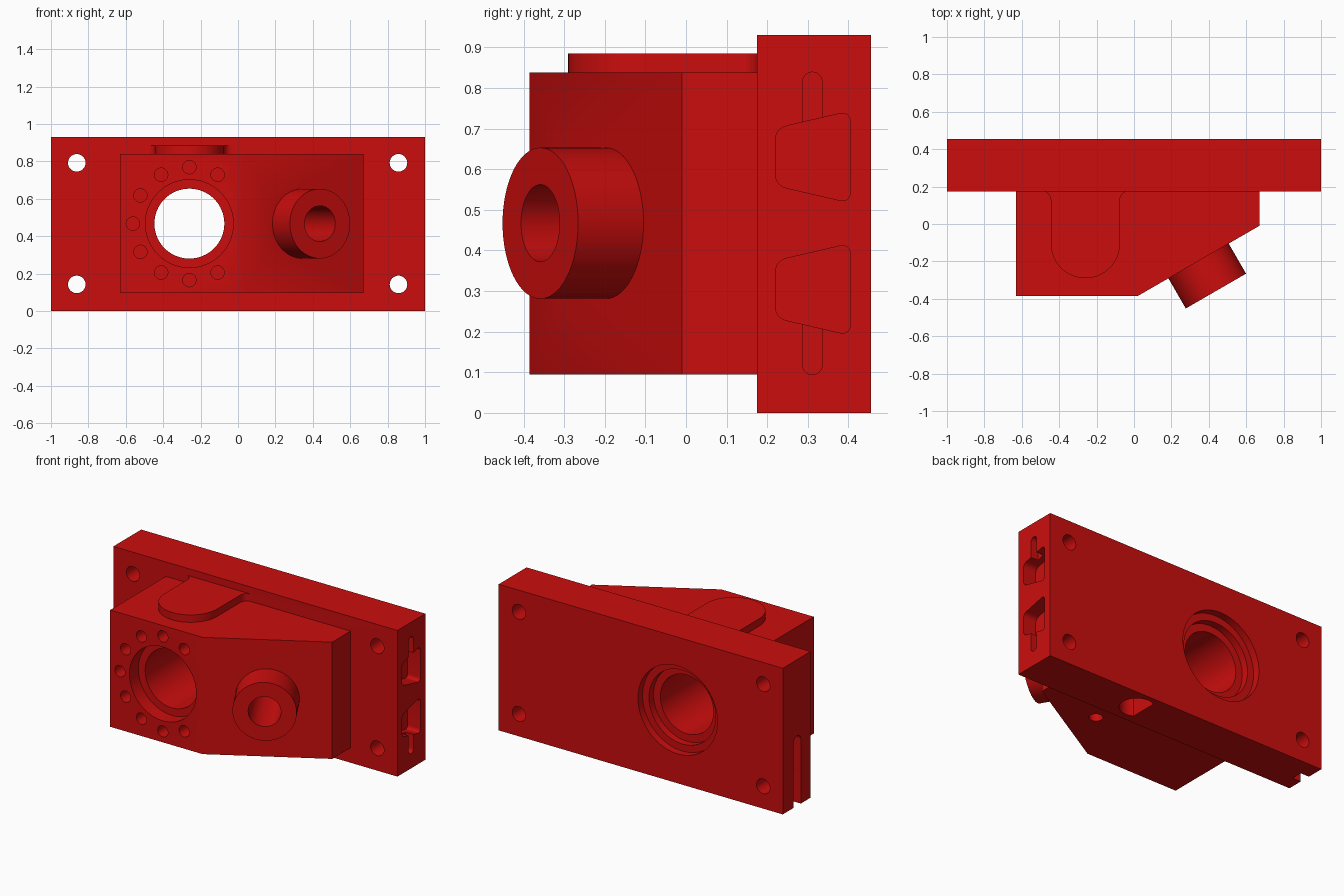
import bpy, bmesh, math
from mathutils import Vector

cube = bpy.data.objects.get("Cube")
if cube:
    bpy.data.objects.remove(cube, do_unlink=True)

red = bpy.data.materials.new("red paint")
red.use_nodes = True
RED = (0.6, 0.004, 0.004, 1)
red.diffuse_color = RED
red.node_tree.nodes["Principled BSDF"].inputs["Base Color"].default_value = RED

X, Y, Z = Vector((1, 0, 0)), Vector((0, 1, 0)), Vector((0, 0, 1))
O = Vector((0, 0, 0))


def prism(name, pts, u, v, w, d0, d1, origin=O):
    """Extrude the outline (in u, v) along w from d0 to d1."""
    bm = bmesh.new()
    ends = [[bm.verts.new(origin + u * a + v * b + w * d) for a, b in pts] for d in (d0, d1)]
    bm.faces.new(ends[0])
    bm.faces.new(ends[1])
    n = len(pts)
    for i in range(n):
        j = (i + 1) % n
        bm.faces.new((ends[0][i], ends[0][j], ends[1][j], ends[1][i]))
    bmesh.ops.recalc_face_normals(bm, faces=bm.faces)
    mesh = bpy.data.meshes.new(name)
    bm.to_mesh(mesh)
    bm.free()
    mesh.materials.append(red)
    ob = bpy.data.objects.new(name, mesh)
    bpy.context.collection.objects.link(ob)
    return ob


def arc(cx, cy, r, a0, a1, n=24):
    return [(cx + r * math.cos(math.radians(a0 + (a1 - a0) * i / n)),
             cy + r * math.sin(math.radians(a0 + (a1 - a0) * i / n))) for i in range(n + 1)]


def circle(cx, cy, r, n=48):
    return arc(cx, cy, r, 0, 360, n)[:-1]


def rounded(corners, r, n=6):
    """Round every corner of a polygon."""
    out = []
    for i, c in enumerate(corners):
        c = Vector(c)
        a = c + (Vector(corners[i - 1]) - c).normalized() * r
        b = c + (Vector(corners[(i + 1) % len(corners)]) - c).normalized() * r
        for k in range(n + 1):
            t = k / n
            out.append(tuple(a * (1 - t) ** 2 + c * (2 * t * (1 - t)) + b * t * t))
    return out


def combine(target, other, operation):
    mod = target.modifiers.new("join", 'BOOLEAN')
    mod.operation = operation
    mod.solver = 'EXACT'
    mod.object = other
    bpy.context.view_layer.objects.active = target
    bpy.ops.object.modifier_apply(modifier=mod.name)
    bpy.data.objects.remove(other, do_unlink=True)


# Mounting plate
BACK, FRONT, MID = 0.455, 0.175, 0.467
housing = prism("housing", [(-1, 0), (1, 0), (1, 0.93), (-1, 0.93)], X, Z, Y, FRONT, BACK)

# Body with a face slanted by 30 degrees
body = prism("body", [(-0.63, 0.3), (-0.63, -0.385), (0.02, -0.385), (0.67, -0.01), (0.67, 0.3)],
             X, Y, Z, 0.095, 0.838)
combine(housing, body, 'UNION')

# Raised round-ended pad on top, flaring into the plate
pad_pts = ([(-0.49, 0.3)] + arc(-0.49, 0.13, 0.045, 90, 0, 8)
           + arc(-0.26, -0.105, 0.185, 180, 360, 32)
           + arc(-0.03, 0.13, 0.045, 180, 90, 8) + [(-0.03, 0.3)])
combine(housing, prism("pad", pad_pts, X, Y, Z, 0.75, 0.885), 'UNION')

# Angled boss, square to the slanted face
out = Vector((0.5, -math.sqrt(0.75), 0))
side = Vector((math.sqrt(0.75), 0.5, 0))
seat = Vector((0.345, -0.1975, MID))
combine(housing, prism("boss", circle(0, 0, 0.186, 64), side, Z, out, -0.06, 0.186, seat), 'UNION')

cutters = []


def cut(*args):
    cutters.append(prism("cutter", *args))


# Boss bore
cut(circle(0, 0, 0.095), side, Z, out, -0.45, 0.3, seat)

# Main bore with counterbores at the front and back
BX = -0.26
for r, y0, y1 in ((0.187, -0.6, 0.6), (0.235, -0.6, -0.295), (0.235, 0.362, 0.6), (0.28, 0.408, 0.6)):
    cut(circle(BX, MID, r, 64), X, Z, Y, y0, y1)

# Bolt circle around the bore
for a in (60, 90, 120, 150, 180, 210, 240, 270, 300):
    t = math.radians(a)
    cut(circle(BX + 0.302 * math.cos(t), MID + 0.302 * math.sin(t), 0.036, 24), X, Z, Y, -0.5, -0.23)

# Corner mounting holes
for x in (-0.862, 0.858):
    for z in (0.142, 0.792):
        cut(circle(x, z, 0.047, 32), X, Z, Y, 0.1, 0.6)

# Left end: two tapered pockets, each with a shallow slot
for z in (0.63, 0.304):
    cut(rounded([(0.22, z - 0.07), (0.405, z - 0.113), (0.405, z + 0.113), (0.22, z + 0.07)], 0.03),
        Y, Z, X, 0.91, 1.1)
cut(arc(0.311, 0.815, 0.024, 0, 180, 12) + [(0.287, 0.65), (0.335, 0.65)], Y, Z, X, 0.95, 1.1)
cut(arc(0.311, 0.118, 0.024, 180, 360, 12) + [(0.335, 0.28), (0.287, 0.28)], Y, Z, X, 0.95, 1.1)

# Right end: round-topped groove open at the bottom
cut(arc(0.31, 0.41, 0.036, 0, 180, 16) + [(0.274, -0.1), (0.346, -0.1)], Y, Z, X, -1.1, -0.94)

# Underside: D-shaped recess in the plate, round hole in the body
cut(arc(0.25, 0.322, 0.1, -120, 120, 32), X, Y, Z, -0.1, 0.12)
cut(circle(0.246, -0.042, 0.04, 24), X, Y, Z, -0.1, 0.22)

for c in cutters:
    combine(housing, c, 'DIFFERENCE')

# Smooth round walls, crisp edges
bpy.ops.object.select_all(action='DESELECT')
housing.select_set(True)
bpy.context.view_layer.objects.active = housing
bpy.ops.object.shade_smooth_by_angle(angle=math.radians(30))
